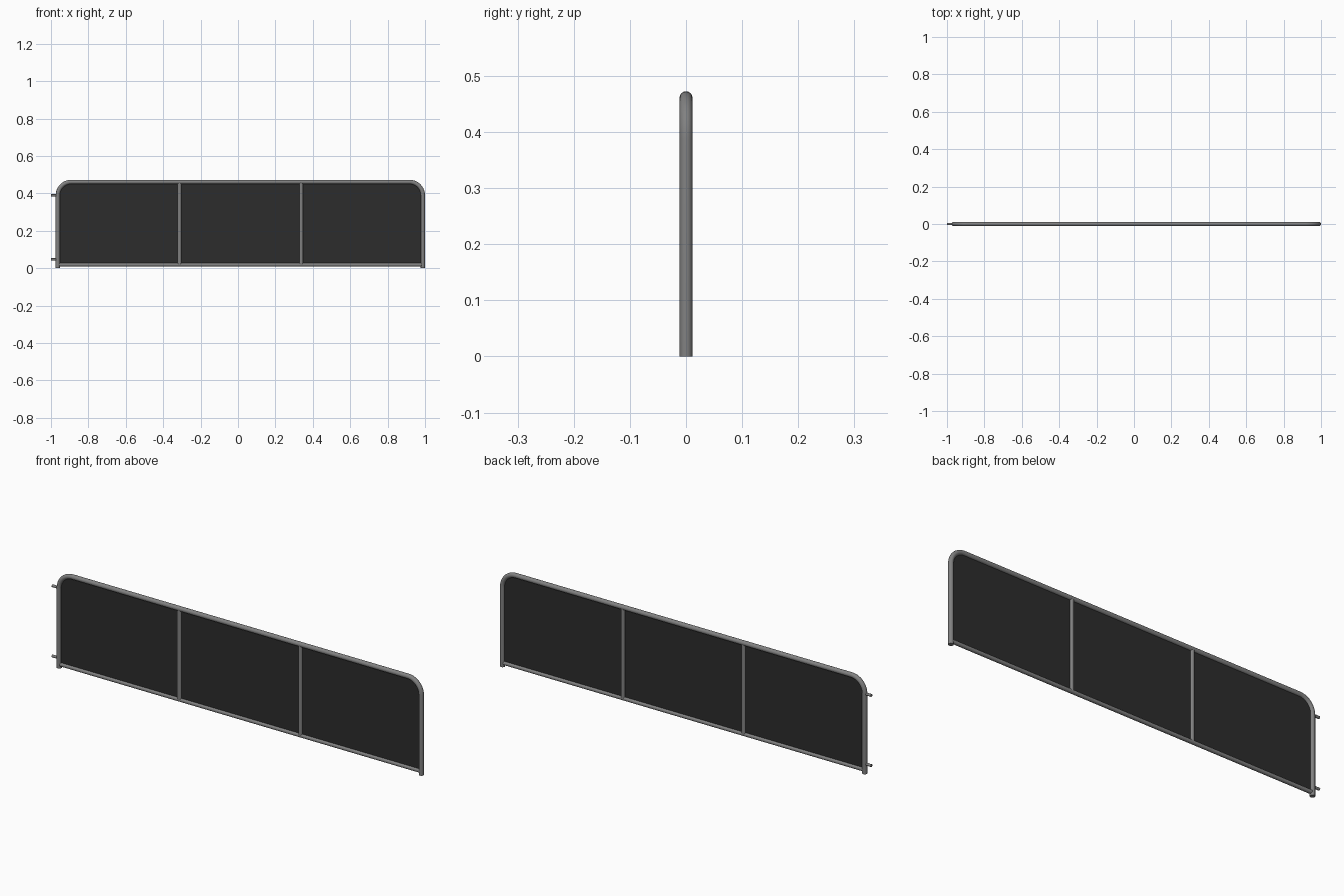
import bpy, math
from mathutils import Vector

if "Cube" in bpy.data.objects:
    bpy.data.objects.remove(bpy.data.objects["Cube"])


def material(name, v):
    m = bpy.data.materials.new(name)
    m.diffuse_color = (v, v, v, 1)
    m.use_nodes = True
    m.node_tree.nodes["Principled BSDF"].inputs["Base Color"].default_value = m.diffuse_color
    return m


STEEL = material("grey steel", 0.22)
PANEL = material("dark panel", 0.025)

X0, X1 = -0.9635, 0.9885      # frame tube centre lines
TOP, BEND, R = 0.461, 0.072, 0.0115
RAIL_Z = 0.018


def outline(bottom):
    """Upside-down U with rounded top corners."""
    pts = [(X0, bottom)]
    for cx, start in ((X0 + BEND, 180), (X1 - BEND, 90)):
        for i in range(11):
            a = math.radians(start - 9 * i)
            pts.append((cx + BEND * math.cos(a), TOP - BEND + BEND * math.sin(a)))
    pts.append((X1, bottom))
    return pts


def make(name, verts, faces, mat, smooth=True):
    me = bpy.data.meshes.new(name)
    me.from_pydata(verts, [], faces)
    me.materials.append(mat)
    ob = bpy.data.objects.new(name, me)
    bpy.context.collection.objects.link(ob)
    if smooth:
        bpy.ops.object.select_all(action='DESELECT')
        ob.select_set(True)
        bpy.context.view_layer.objects.active = ob
        bpy.ops.object.shade_smooth_by_angle(angle=math.radians(40))
    return ob


def tube(name, path, r, mat, n=20):
    """Capped round tube along a path in the XZ plane."""
    p = [Vector((x, 0, z)) for x, z in path]
    verts, faces = [], []
    for i, c in enumerate(p):
        t = (p[min(i + 1, len(p) - 1)] - p[max(i - 1, 0)]).normalized()
        if i in (0, len(p) - 1) and abs(t.z) > 0.9:
            t = Vector((0, 0, math.copysign(1, t.z)))
        side = Vector((0, 1, 0))
        out = t.cross(side)
        for k in range(n):
            a = 2 * math.pi * k / n
            verts.append(c + r * (math.cos(a) * side + math.sin(a) * out))
    for i in range(len(p) - 1):
        for k in range(n):
            a, b = i * n + k, i * n + (k + 1) % n
            faces.append((a, b, b + n, a + n))
    faces.append(tuple(reversed(range(n))))
    faces.append(tuple(range(len(verts) - n, len(verts))))
    return make(name, verts, faces, mat)


# Bent outer frame and bottom rail
tube("outer_frame", outline(0), R, STEEL)
tube("bottom_rail", [(X0, RAIL_Z), (X1, RAIL_Z)], 0.0095, STEEL)

# Two uprights dividing the frame in three
for i in (1, 2):
    x = X0 + (X1 - X0) * i / 3
    tube(f"upright_{i}", [(x, RAIL_Z), (x, TOP)], 0.0105, STEEL)

# Hinge pins on the left post
for name, z in (("lower", 0.047), ("upper", 0.389)):
    tube(f"{name}_pin", [(-1.0, z), (X0, z)], 0.0065, STEEL, 14)

# Thin infill panel following the frame
pts = outline(RAIL_Z)
n, h = len(pts), 0.002
verts = [(x, y, z) for y in (-h, h) for x, z in pts]
faces = [tuple(reversed(range(n))), tuple(range(n, 2 * n))]
faces += [(k, (k + 1) % n, (k + 1) % n + n, k + n) for k in range(n)]
panel = make("infill_panel", verts, faces, PANEL, smooth=False)

# Consistent outward normals
import bmesh
for ob in bpy.data.objects:
    bm = bmesh.new()
    bm.from_mesh(ob.data)
    bmesh.ops.recalc_face_normals(bm, faces=bm.faces)
    bm.to_mesh(ob.data)
    bm.free()
